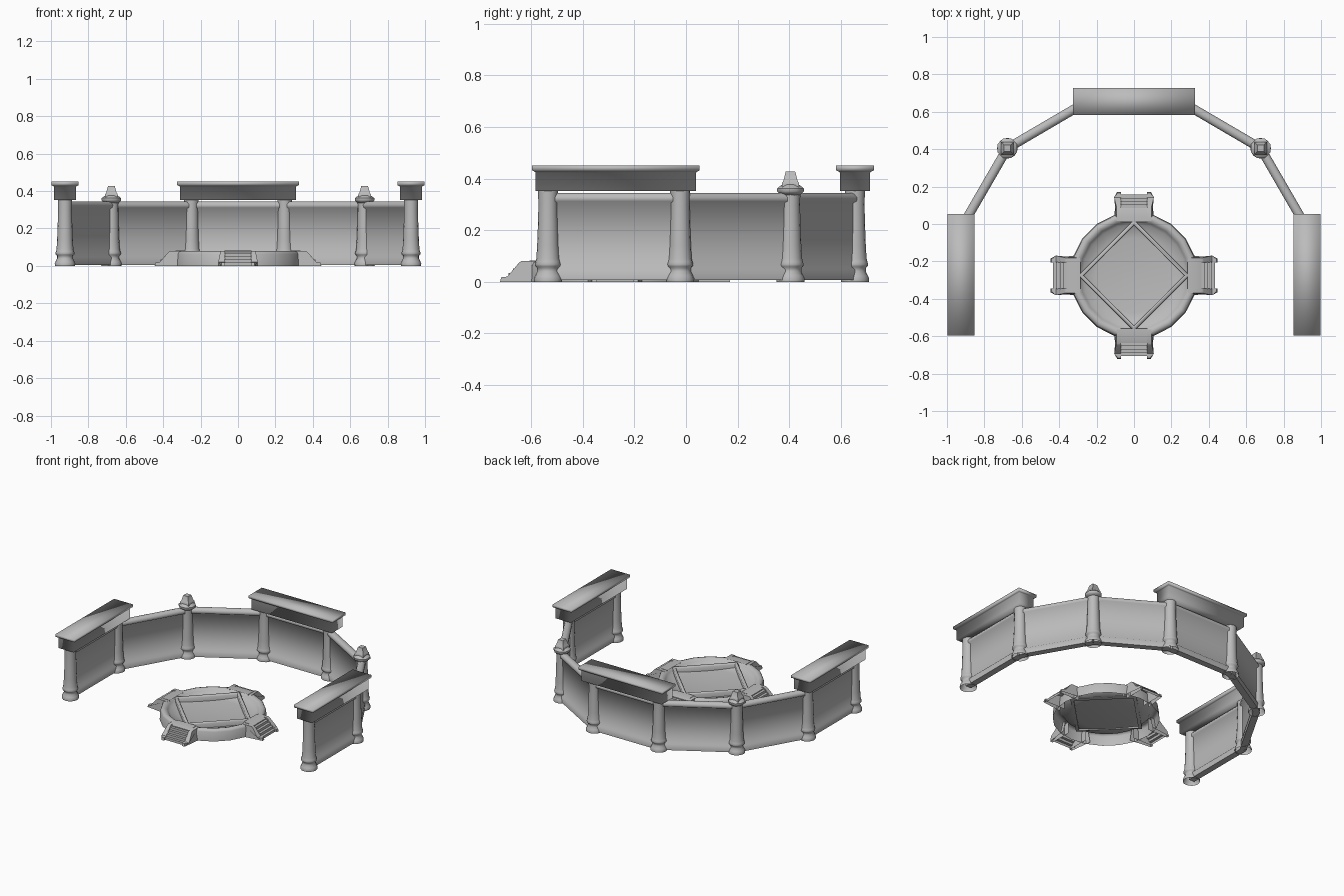
import bpy, bmesh, math
from mathutils import Matrix, Vector

if "Cube" in bpy.data.objects:
    bpy.data.objects.remove(bpy.data.objects["Cube"])

stone = bpy.data.materials.new("grey stone")
stone.diffuse_color = (0.5, 0.5, 0.5, 1)
stone.use_nodes = True
stone.node_tree.nodes["Principled BSDF"].inputs["Base Color"].default_value = stone.diffuse_color
PC = -0.275  # y of the basin and arc centre


def finish(name, bm, angle=35, open_base=False):
    bmesh.ops.recalc_face_normals(bm, faces=bm.faces)
    if open_base:
        base = [f for f in bm.faces if all(v.co.z < 0.001 for v in f.verts)]
        bmesh.ops.delete(bm, geom=base, context='FACES_ONLY')
    me = bpy.data.meshes.new(name)
    bm.to_mesh(me)
    bm.free()
    me.materials.append(stone)
    ob = bpy.data.objects.new(name, me)
    bpy.context.collection.objects.link(ob)
    bpy.ops.object.select_all(action='DESELECT')
    ob.select_set(True)
    bpy.context.view_layer.objects.active = ob
    bpy.ops.object.shade_smooth_by_angle(angle=math.radians(angle))
    return ob


def lathe(bm, prof, n, x, y, closed=False, turn=0.0):
    """Spin (radius, z) points around a vertical axis."""
    rings = []
    for r, z in prof:
        rings.append([bm.verts.new((x + r * math.cos(turn + 2 * math.pi * i / n),
                                    y + r * math.sin(turn + 2 * math.pi * i / n), z))
                      for i in range(n)])
    pairs = list(zip(rings, rings[1:]))
    if closed:
        pairs.append((rings[-1], rings[0]))
    else:
        bm.faces.new(rings[0])
        bm.faces.new(rings[-1])
    for a, b in pairs:
        for i in range(n):
            j = (i + 1) % n
            bm.faces.new((a[i], a[j], b[j], b[i]))


def loft(bm, loops):
    """Join matching point loops and cap both ends."""
    vs = [[bm.verts.new(p) for p in lp] for lp in loops]
    for a, b in zip(vs, vs[1:]):
        for i in range(len(a)):
            j = (i + 1) % len(a)
            bm.faces.new((a[i], a[j], b[j], b[i]))
    bm.faces.new(vs[0])
    bm.faces.new(vs[-1])


def rect(cx, cy, hx, hy, z):
    return [(cx + sx * hx, cy + sy * hy, z)
            for sx, sy in ((-1, -1), (1, -1), (1, 1), (-1, 1))]


# Columns: plain ones under the cornices, capped ones at the bends
SHAFT = [(0.054, 0.0), (0.055, 0.012), (0.05, 0.024), (0.042, 0.04), (0.042, 0.054),
         (0.049, 0.06), (0.051, 0.068), (0.048, 0.078), (0.045, 0.09), (0.042, 0.14),
         (0.039, 0.22), (0.037, 0.30), (0.039, 0.36)]
CAP = [(0.038, 0.335), (0.05, 0.344), (0.056, 0.35), (0.056, 0.362),
       (0.04, 0.374), (0.03, 0.38)]
half = [(0.925, -0.535), (0.925, -0.023), (0.677, 0.405), (0.25, 0.655)]
points = [(-x, y) for x, y in half] + half[::-1]

for x, y in points:
    bm = bmesh.new()
    bend = abs(abs(x) - 0.677) < 0.01
    lathe(bm, SHAFT, 16, x, y)
    if bend:
        lathe(bm, CAP, 8, x, y, turn=math.pi / 8)
        # square finial
        loft(bm, [rect(x, y, h, h, z) for h, z in
                  ((0.033, 0.368), (0.033, 0.384), (0.028, 0.39), (0.018, 0.428))])
    finish("bend_column" if bend else "column", bm, 50, True)

# Wall panels with plinth and rounded coping
WALL = [(0.022, 0.006), (0.022, 0.046), (0.012, 0.056), (0.012, 0.305),
        (0.024, 0.312), (0.025, 0.328), (0.017, 0.34), (0.006, 0.345)]
section = WALL + [(-w, z) for w, z in WALL[::-1]]
for a, b in zip(points, points[1:]):
    a, b = Vector(a), Vector(b)
    d = (b - a).normalized()
    n = Vector((-d.y, d.x))
    bm = bmesh.new()
    loft(bm, [[(p.x + n.x * w, p.y + n.y * w, z) for w, z in section] for p in (a, b)])
    finish("wall_panel", bm, 88)

# Cornices on the two wings and the back
for cx, cy, lx, ly in ((-0.925, -0.272, 0, 1), (0.925, -0.272, 0, 1), (0, 0.655, 1, 0)):
    bm = bmesh.new()
    loft(bm, [rect(cx, cy, 0.059 + o + 0.252 * lx, 0.059 + o + 0.252 * ly, z)
              for o, z in ((0, 0.352), (0, 0.424), (0.006, 0.428), (0.014, 0.432),
                           (0.014, 0.45))])
    finish("cornice", bm, 100)

# Basin shell: open below, rounded rim, inner slope and dished floor
bm = bmesh.new()
lathe(bm, [(0.34, 0.0), (0.336, 0.064), (0.33, 0.075), (0.315, 0.08), (0.30, 0.076),
           (0.29, 0.066), (0.275, 0.048), (0.20, 0.04), (0.10, 0.034), (0.02, 0.032)],
      20, 0, PC)
finish("basin", bm, 80, True)

# Diamond kerb inside the basin
bm = bmesh.new()
lathe(bm, [(0.298, 0.04), (0.298, 0.07), (0.29, 0.078), (0.276, 0.078), (0.268, 0.07),
           (0.268, 0.034)], 4, 0, PC, closed=True)
finish("diamond_kerb", bm, 60)

# Four stairs around the basin
CHEEK = [(0.29, 0.0), (0.446, 0.0), (0.441, 0.018), (0.418, 0.02),
         (0.372, 0.074), (0.364, 0.08), (0.29, 0.08)]
STEPS = [(0.285, 0.0), (0.432, 0.0)]
for i in range(4):
    STEPS += [(0.432 - 0.018 * i, 0.017 * (i + 1)), (0.414 - 0.018 * i, 0.017 * (i + 1))]
STEPS += [(0.36, 0.074), (0.33, 0.082), (0.285, 0.082)]
for k in range(4):
    bm = bmesh.new()
    for s in (-1, 1):
        # the outer side of each cheek leans inward towards the top and the toe
        outer = [(r, s * (0.11 - 0.2 * z - (0.02 if r > 0.43 else 0)), z) for r, z in CHEEK]
        inner = [(r, s * 0.07, z) for r, z in CHEEK]
        loft(bm, [inner, outer])
    loft(bm, [[(r, w, z) for r, z in STEPS] for w in (-0.072, 0.072)])
    # leave the hidden inner end open
    ends = [f for f in bm.faces if all(v.co.x < 0.295 for v in f.verts)]
    bmesh.ops.delete(bm, geom=ends, context='FACES_ONLY')
    bm.transform(Matrix.Translation((0, PC, 0)) @ Matrix.Rotation(k * math.pi / 2, 4, 'Z'))
    finish("basin_stair", bm, 40, True)
